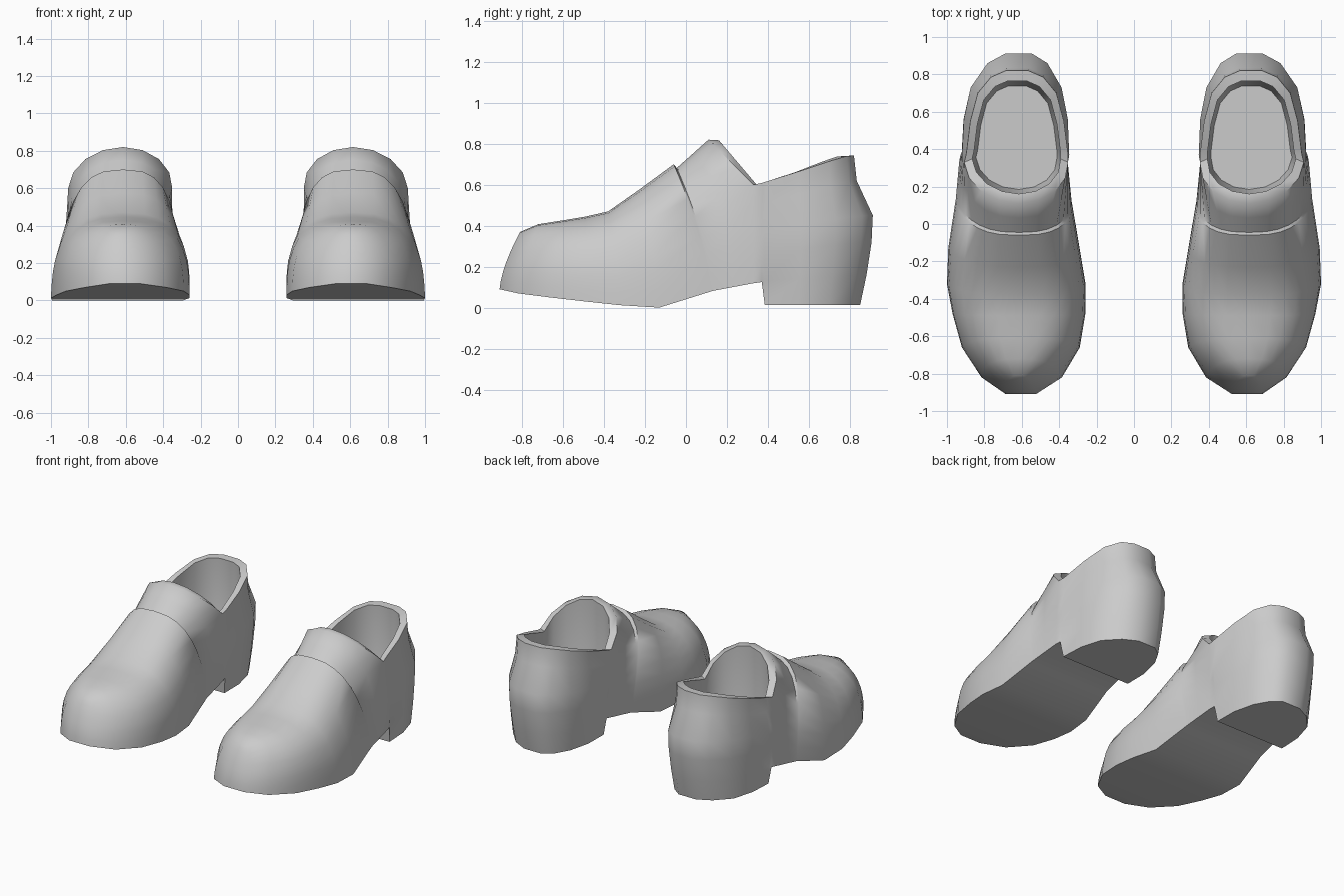
import bpy, bmesh, math
from mathutils import Vector

if "Cube" in bpy.data.objects:
    bpy.data.objects.remove(bpy.data.objects["Cube"])

leather = bpy.data.materials.new("grey leather")
leather.diffuse_color = (0.6, 0.6, 0.6, 1)
leather.use_nodes = True
leather.node_tree.nodes["Principled BSDF"].inputs["Base Color"].default_value = leather.diffuse_color

FR = [0, .2, .42, .6, .83, 1]        # height fractions of the side wall points
LOW, UP = len(FR), 4                 # wall points, extra points up to the crown
TOP_C = -.615                        # centre line of the upper

# underside height along the length (forefoot and arch)
SOLE = [(-.91, .09), (-.82, .07), (-.6, .042), (-.3, .01), (-.12, 0), (.2, .105), (.38, .125)]

# vamp arches: bottom y, crown y, half width, crown z, centre x, squareness
ARCHES = [(-.91, -.81, .08, .37, -.605, 2.7), (-.82, -.72, .215, .408, -.60, 2.7),
          (-.66, -.61, .315, .425, -.605, 2.7), (-.48, -.49, .355, .445, -.615, 2.7),
          (-.32, -.38, .37, .47, -.63, 2.7), (-.13, -.23, .35, .575, -.643, 2.7),
          (.12, -.06, .31, .70, -.645, 2.8), (.13, -.045, .308, .682, -.645, 2.6)]

# heel columns: (y, half width) at bottom, bulge and rim, then bottom z, rim z, centre x
HEEL = [((.37, .283), (.37, .287), (.375, .272), .125, .61, -.645),
        ((.385, .27), (.385, .286), (.39, .27), .012, .615, -.645),
        ((.55, .265), (.56, .278), (.55, .25), .012, .665, -.642),
        ((.70, .225), (.73, .243), (.70, .21), .012, .715, -.638),
        ((.80, .15), (.86, .16), (.785, .14), .012, .74, -.62),
        ((.85, .068), (.912, .07), (.82, .06), .012, .743, -.605)]


def sole_z(y):
    for (a, za), (b, zb) in zip(SOLE, SOLE[1:]):
        if y <= b:
            return za + (zb - za) * (y - a) / (b - a)
    return SOLE[-1][1]


def arch_half(yb, yt, w, zt, cx, n):
    """Half arch as (offset, y, z, centre), from the sole up to the crown."""
    zb, pts = sole_z(yb), []
    split = .73
    a0 = math.asin(split ** (n / 2))
    for k in range(LOW + UP):
        if k < LOW:
            f = FR[k] * split
            x = w * (1 - f ** n) ** (1 / n)
        else:
            a = a0 + (math.pi / 2 - a0) * (k - LOW + 1) / UP
            f, x = math.sin(a) ** (2 / n), w * max(math.cos(a), 0) ** (2 / n)
        pts.append(Vector((x, yb + (yt - yb) * f ** 1.5, zb + (zt - zb) * f,
                           cx + (TOP_C - cx) * f)))
    return pts


def tongue_half():
    """Front edge of the opening, swept up from the sides to the tongue."""
    zb, pts = sole_z(.33), []
    for f in FR:
        pts.append(Vector((.29 - .012 * f, .33, zb + (.6 - zb) * f, -.645 + .015 * f)))
    for k in range(1, UP + 1):
        a = math.pi / 2 * k / UP
        s = math.sin(a)
        pts.append(Vector((.278 * math.cos(a), .33 - .22 * s, .6 + .22 * s, -.63 + .015 * s)))
    return pts


def heel_half(bottom, bulge, rim, zb, zr, cx):
    b, m, r = Vector(bottom), Vector(bulge), Vector(rim)
    mix = [b, b.lerp(m, .5), b.lerp(m, .9), m, m.lerp(r, .85), r]
    return [Vector((p.y, p.x, zb + (zr - zb) * f, cx + (-.625 - cx) * f))
            for p, f in zip(mix, FR)]


def build_shoe(name, side):
    bm = bmesh.new()

    def place(p, s):
        return bm.verts.new((-side * (p.w + s * p.x), p.y, p.z))

    def strip(a, b):
        for i in range(len(a) - 1):
            bm.faces.new((a[i], a[i + 1], b[i + 1], b[i]))

    # vamp and tongue
    halves = [arch_half(*a) for a in ARCHES]
    last = tongue_half()
    halves += [[p.lerp(q, .5) for p, q in zip(halves[-1], last)], last]
    rows = []
    for h in halves:
        rows.append([place(p, -1) for p in h] + [place(p, 1) for p in h[-2::-1]])
    for a, b in zip(rows, rows[1:]):
        strip(a, b)

    # flat toe front
    toe, mid = rows[0], LOW + UP - 1
    for i in range(mid - 1):
        bm.faces.new((toe[i], toe[i + 1], toe[-2 - i], toe[-1 - i]))
    bm.faces.new((toe[mid - 1], toe[mid], toe[mid + 1]))

    # heel counter, closed round the back
    left = [rows[-1][:LOW]]
    right = [rows[-1][::-1][:LOW]]
    for h in HEEL:
        p = heel_half(*h)
        left.append([place(q, -1) for q in p])
        right.append([place(q, 1) for q in p])
    for cols in (left, right):
        for a, b in zip(cols, cols[1:]):
            strip(a, b)
    strip(left[-1], right[-1])

    # underside, including the heel breast
    lo = [r[0] for r in rows] + [c[0] for c in left[1:]]
    ro = [r[-1] for r in rows] + [c[0] for c in right[1:]]
    strip(lo, ro)

    # padded collar and inner lining
    rim = ([c[-1] for c in left[:0:-1]] + rows[-1][LOW - 1:len(rows[-1]) - LOW + 1]
           + [c[-1] for c in right[1:]])
    cx, cy = side * .622, .45
    prev = rim
    for scale, z in ((.85, None), (.88, .42), (.78, .2)):
        ring = [bm.verts.new((cx + (v.co.x - cx) * scale, cy + (v.co.y - cy) * scale,
                              v.co.z - .003 if z is None else z)) for v in rim]
        strip(prev + prev[:1], ring + ring[:1])
        prev = ring
    bm.faces.new(prev)

    bmesh.ops.recalc_face_normals(bm, faces=bm.faces[:])
    mesh = bpy.data.meshes.new(name)
    bm.to_mesh(mesh)
    bm.free()
    mesh.materials.append(leather)
    ob = bpy.data.objects.new(name, mesh)
    bpy.context.collection.objects.link(ob)
    bpy.ops.object.select_all(action='DESELECT')
    ob.select_set(True)
    bpy.context.view_layer.objects.active = ob
    bpy.ops.object.shade_smooth_by_angle(angle=math.radians(58))


build_shoe("right_shoe", 1)
build_shoe("left_shoe", -1)
